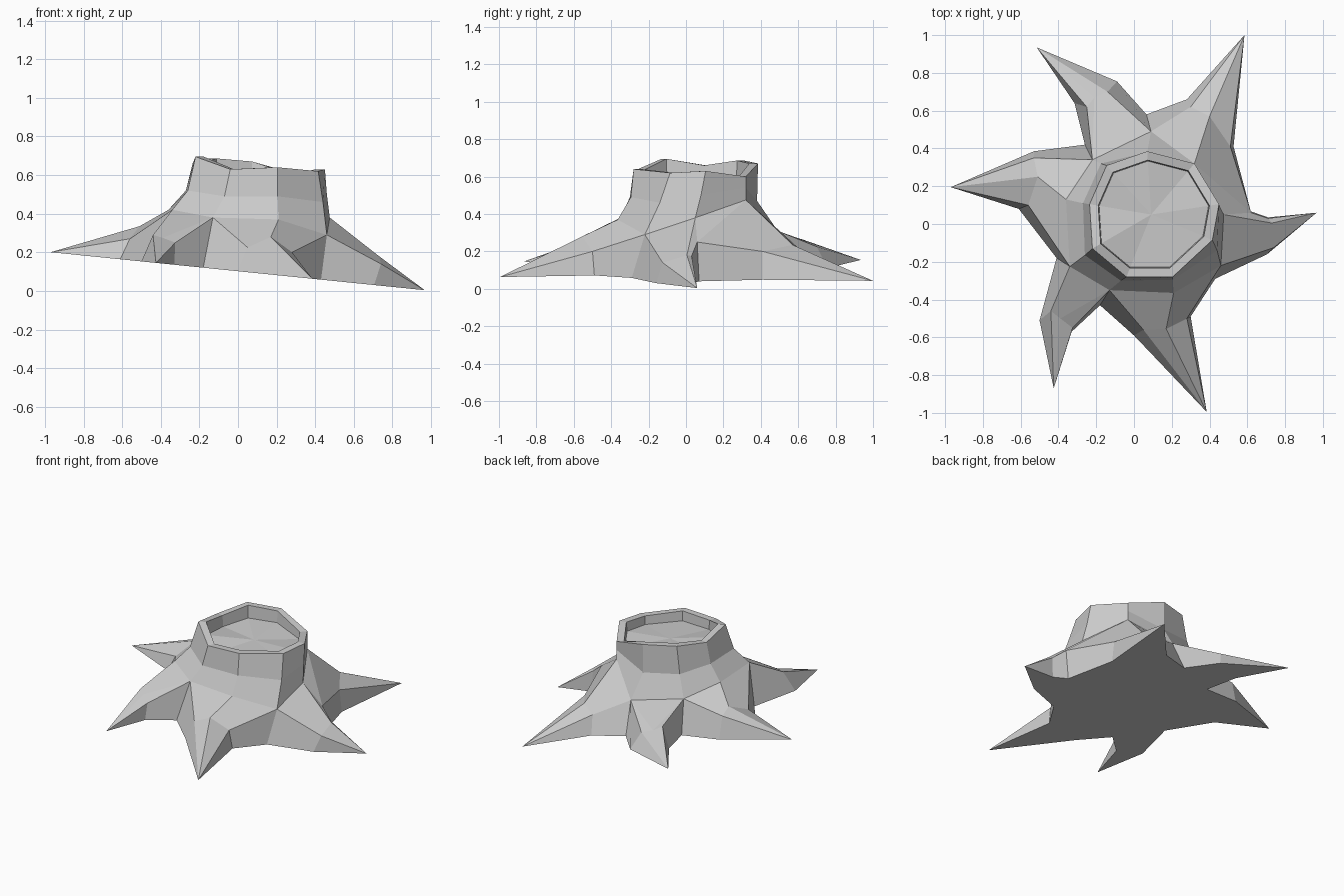
import bpy, bmesh
from mathutils import Vector

cube = bpy.data.objects.get("Cube")
if cube:
    bpy.data.objects.remove(cube, do_unlink=True)

bark = bpy.data.materials.new("plain_grey")
bark.use_nodes = True
grey = (0.6, 0.6, 0.6, 1)
bark.diffuse_color = grey
bark.node_tree.nodes["Principled BSDF"].inputs["Base Color"].default_value = grey

bm = bmesh.new()


def vert(point):
    return bm.verts.new(point)


def ground(x, y):
    """Vertex on the sloping underside."""
    return vert((x, y, 0.102 - 0.1015 * x))


def face(*verts):
    return bm.faces.new(verts)


def bridge(lower, upper):
    for i in range(len(lower)):
        j = (i + 1) % len(lower)
        face(lower[i], lower[j], upper[j], upper[i])


# Trunk rings, counter-clockwise from the left side
rim_points = [(.45, .105, .63), (.32, .32, .60), (.07, .385, .67),
              (-.145, .31, .686), (-.235, .105, .66), (-.22, -.13, .695),
              (-.04, -.28, .63), (.205, -.28, .64), (.415, -.085, .62)]
waist_points = [(.46, .08, .5), (.32, .32, .54), (.07, .38, .47),
                (-.175, .32, .5), (-.27, .11, .52), (-.26, -.165, .52),
                (-.07, -.3, .49), (.205, -.295, .49), (.44, -.14, .46)]
flare_points = [(.475, .05, .38), (.32, .32, .475), (.09, .49, .31),
                (-.22, .34, .345), (-.36, .13, .42), (-.34, -.225, .42),
                (-.13, -.35, .38), (.21, -.365, .37), (.46, -.22, .29)]
rim = [vert(p) for p in rim_points]
waist = [vert(p) for p in waist_points]
flare = [vert(p) for p in flare_points]
bridge(flare, waist)
bridge(waist, rim)

# Rim edge, shallow hollow and cut wood floor
centre = sum((Vector(p) for p in rim_points), Vector()) / len(rim_points)
lip, hollow = [], []
for p in rim_points:
    inner = centre.lerp(Vector(p), 0.86)
    inner.z = p[2]
    lip.append(vert(inner))
    sunk = centre.lerp(Vector(p), 0.845)
    sunk.z = 0.55 + 0.55 * (p[2] - 0.6)
    hollow.append(vert(sunk))
bridge(rim, lip)
bridge(lip, hollow)
middle = vert((centre.x, centre.y, 0.58))
for i in range(len(hollow)):
    face(hollow[i - 1], hollow[i], middle)

# Valleys between neighbouring roots: top vertex and foot on the underside
side_valley = vert((.62, .06, .25))
face(flare[0], side_valley, flare[1])
valley_tops = [side_valley, flare[2], flare[3], flare[5], flare[6], flare[8]]
valley_feet = [ground(*p) for p in [(.61, .07), (.066, .58), (-.26, .42),
                                    (-.41, -.18), (-.18, -.43), (.43, -.29)]]

# Roots: ridge start, tip, ridge middle, then shoulder and foot of each side
roots = [
    (flare[1], (.585, 1), (.40, .57, .235),
     (.51, .41, .2), (.527, .41), (.3, .62, .2), (.28, .66)),
    (None, (-.515, .935), (-.21, .67, .245),
     (-.14, .7, .225), (-.09, .755), (-.25, .62, .265), (-.315, .64)),
    (flare[4], (-.97, .195), (-.51, .25, .335),
     (-.53, .35, .31), (-.53, .385), (-.56, .1, .27), (-.61, .08)),
    (None, (-.425, -.87), (-.39, -.5, .275),
     (-.44, -.46, .29), (-.5, -.51), (-.325, -.55, .25), (-.33, -.57)),
    (flare[7], (.385, -.995), (.17, -.555, .28),
     (.05, -.56, .225), (0, -.59), (.28, -.5, .2), (.3, -.49)),
    (flare[0], (.967, .06), (.73, .005, .18),
     (.74, -.125, .14), (.705, -.16), (.71, .03, .175), (.71, .035)),
]
outline = []
for i, (top, tip_xy, mid_point, start_point, start_xy, end_point, end_xy) in enumerate(roots):
    j = (i + 1) % len(roots)
    tip, mid = ground(*tip_xy), vert(mid_point)
    start, end = vert(start_point), vert(end_point)
    start_foot, end_foot = ground(*start_xy), ground(*end_xy)
    # Upper surface
    if top:
        face(valley_tops[i], start, mid, top)
        face(top, mid, end, valley_tops[j])
    else:
        face(valley_tops[i], start, mid)
        face(valley_tops[i], mid, valley_tops[j])
        face(valley_tops[j], mid, end)
    face(start, tip, mid)
    face(mid, tip, end)
    # Side walls
    face(valley_tops[i], valley_feet[i], start_foot, start)
    face(start, start_foot, tip)
    face(end, tip, end_foot)
    face(end, end_foot, valley_feet[j], valley_tops[j])
    outline += [valley_feet[i], start_foot, tip, end_foot]

# Flat underside
face(*reversed(outline))

bmesh.ops.recalc_face_normals(bm, faces=bm.faces)
mesh = bpy.data.meshes.new("tree_stump")
bm.to_mesh(mesh)
bm.free()
mesh.materials.append(bark)
stump = bpy.data.objects.new("tree_stump", mesh)
bpy.context.collection.objects.link(stump)
